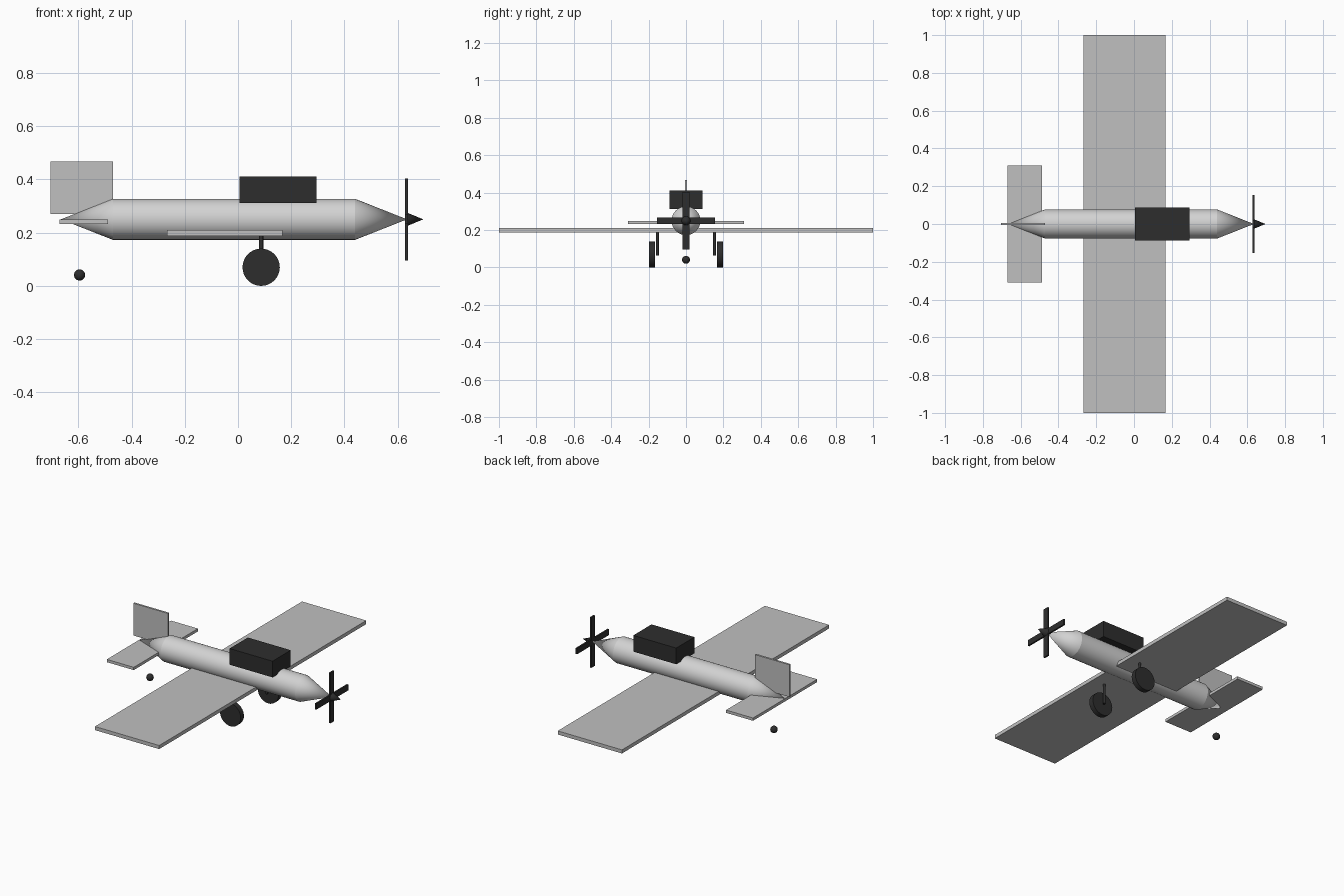
import bpy
import math
from mathutils import Matrix, Vector

cube = bpy.data.objects.get("Cube")
if cube:
    bpy.data.objects.remove(cube, do_unlink=True)


def material(name, value):
    m = bpy.data.materials.new(name)
    m.use_nodes = True
    colour = (value, value, value, 1)
    m.diffuse_color = colour
    m.node_tree.nodes["Principled BSDF"].inputs["Base Color"].default_value = colour
    return m


silver = material("silver body", 0.65)
grey = material("wing grey", 0.53)
black = material("dark charcoal", 0.027)


def finish(name, mat, smooth=False):
    ob = bpy.context.object
    ob.name = name
    ob.data.name = name
    ob.data.materials.append(mat)
    if smooth:
        bpy.ops.object.shade_smooth_by_angle(angle=math.radians(30))
    return ob


def box(name, mat, x, y, z):
    """Box from (min, max) ranges on each axis."""
    bpy.ops.mesh.primitive_cube_add(size=1)
    ob = finish(name, mat)
    size = [b - a for a, b in (x, y, z)]
    mid = Vector([(a + b) / 2 for a, b in (x, y, z)])
    ob.data.transform(Matrix.Translation(mid) @ Matrix.Diagonal((*size, 1)))
    return ob


def cone(name, mat, start, end, r1, r2, sides=32):
    """Cylinder or cone running from start to end."""
    a, b = Vector(start), Vector(end)
    bpy.ops.mesh.primitive_cone_add(vertices=sides, radius1=r1, radius2=r2,
                                    depth=(b - a).length)
    ob = finish(name, mat, True)
    turn = (b - a).to_track_quat("Z", "Y").to_matrix().to_4x4()
    ob.data.transform(Matrix.Translation((a + b) / 2) @ turn)
    return ob


axis = 0.25  # height of the fuselage centreline

# Fuselage with nose and tail cones
cone("fuselage", silver, (-0.47, 0, axis), (0.44, 0, axis), 0.077, 0.077)
cone("nose_cone", silver, (0.44, 0, axis), (0.635, 0, axis), 0.077, 0)
cone("tail_cone", silver, (-0.47, 0, axis), (-0.665, 0, axis), 0.077, 0)

# Flying surfaces
box("wing", grey, (-0.267, 0.167), (-1, 1), (0.188, 0.21))
box("tailplane", grey, (-0.67, -0.488), (-0.31, 0.31), (0.232, 0.249))
box("tail_fin", grey, (-0.704, -0.47), (-0.006, 0.006), (0.27, 0.467))

# Cockpit canopy
box("canopy", black, (0.005, 0.295), (-0.088, 0.088), (0.312, 0.411))

# Propeller
cone("spinner", black, (0.635, 0, axis), (0.696, 0, axis), 0.025, 0)
long, short = 0.154, 0.018
box("propeller_upright", black, (0.628, 0.638), (-short, short), (axis - long, axis + long))
box("propeller_level", black, (0.628, 0.638), (-long, long), (axis - short, axis + short))

# Main landing gear
for side, s in (("left", 1), ("right", -1)):
    cone(side + "_wheel", black, (0.087, s * 0.167, 0.07), (0.087, s * 0.198, 0.07), 0.07, 0.07)
    cone(side + "_strut", black, (0.087, s * 0.153, 0.065), (0.087, s * 0.153, 0.19),
         0.008, 0.008, 16)

# Tail wheel
bpy.ops.mesh.primitive_uv_sphere_add(segments=24, ring_count=12, radius=0.021)
tail_wheel = finish("tail_wheel", black, True)
tail_wheel.data.transform(Matrix.Translation((-0.595, 0, 0.041)))
